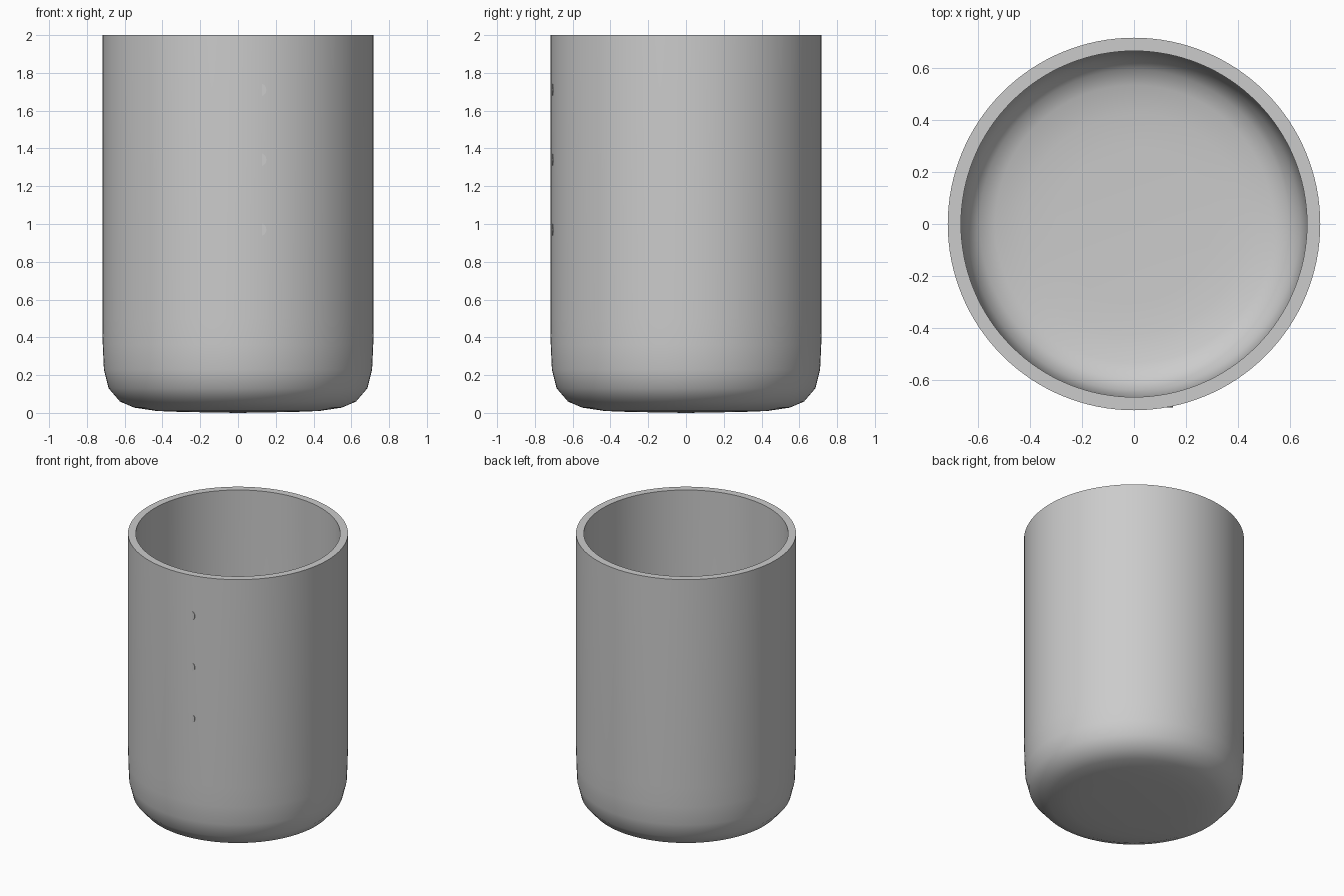
import bpy, bmesh, math

if "Cube" in bpy.data.objects:
    bpy.data.objects.remove(bpy.data.objects["Cube"])

def finish(name, bm, angle):
    bmesh.ops.remove_doubles(bm, verts=bm.verts, dist=1e-5)
    bmesh.ops.recalc_face_normals(bm, faces=bm.faces)
    me = bpy.data.meshes.new(name)
    bm.to_mesh(me)
    bm.free()
    ob = bpy.data.objects.new(name, me)
    bpy.context.collection.objects.link(ob)
    bpy.ops.object.select_all(action='DESELECT')
    ob.select_set(True)
    bpy.context.view_layer.objects.active = ob
    bpy.ops.object.shade_smooth_by_angle(angle=math.radians(angle))
    return ob

# Cup body: outer profile, flat rim, inner profile, spun around z
outer = [(0, 0.005), (0.30, 0.005), (0.43, 0.01), (0.55, 0.028), (0.625, 0.06),
         (0.685, 0.13), (0.71, 0.23), (0.716, 0.36), (0.718, 0.5), (0.718, 2.0)]
outer[0] = (0, 0.0)
inner = [(0.667, 2.0), (0.667, 0.5), (0.666, 0.37), (0.66, 0.245), (0.64, 0.155),
         (0.595, 0.10), (0.535, 0.077), (0.425, 0.06), (0.30, 0.055), (0, 0.05)]
bm = bmesh.new()
verts = [bm.verts.new((r, 0, z)) for r, z in outer + inner]
edges = [bm.edges.new(p) for p in zip(verts, verts[1:])]
bmesh.ops.spin(bm, geom=verts + edges, cent=(0, 0, 0), axis=(0, 0, 1),
               angle=2 * math.pi, steps=128, use_duplicate=False)
finish("cup_body", bm, 50)

# Measuring marks: flat pills sunk in the front wall, only the right end emerges
def mark(name, z, x0=-0.06, x1=0.15, r=0.035, y=-0.7065):
    bm = bmesh.new()
    pts = []
    for cx, start in ((x1 - r, -90), (x0 + r, 90)):
        for i in range(13):
            a = math.radians(start + i * 15)
            pts.append((cx + r * math.cos(a), z + r * math.sin(a)))
    face = bm.faces.new([bm.verts.new((px, y, pz)) for px, pz in pts])
    ext = bmesh.ops.extrude_face_region(bm, geom=[face], use_keep_orig=True)
    for v in ext["geom"]:
        if isinstance(v, bmesh.types.BMVert):
            v.co.y += 0.025
    finish(name, bm, 30)

for i in range(3):
    mark(f"level_mark_{i + 1}", 0.97 + 0.37 * i)
